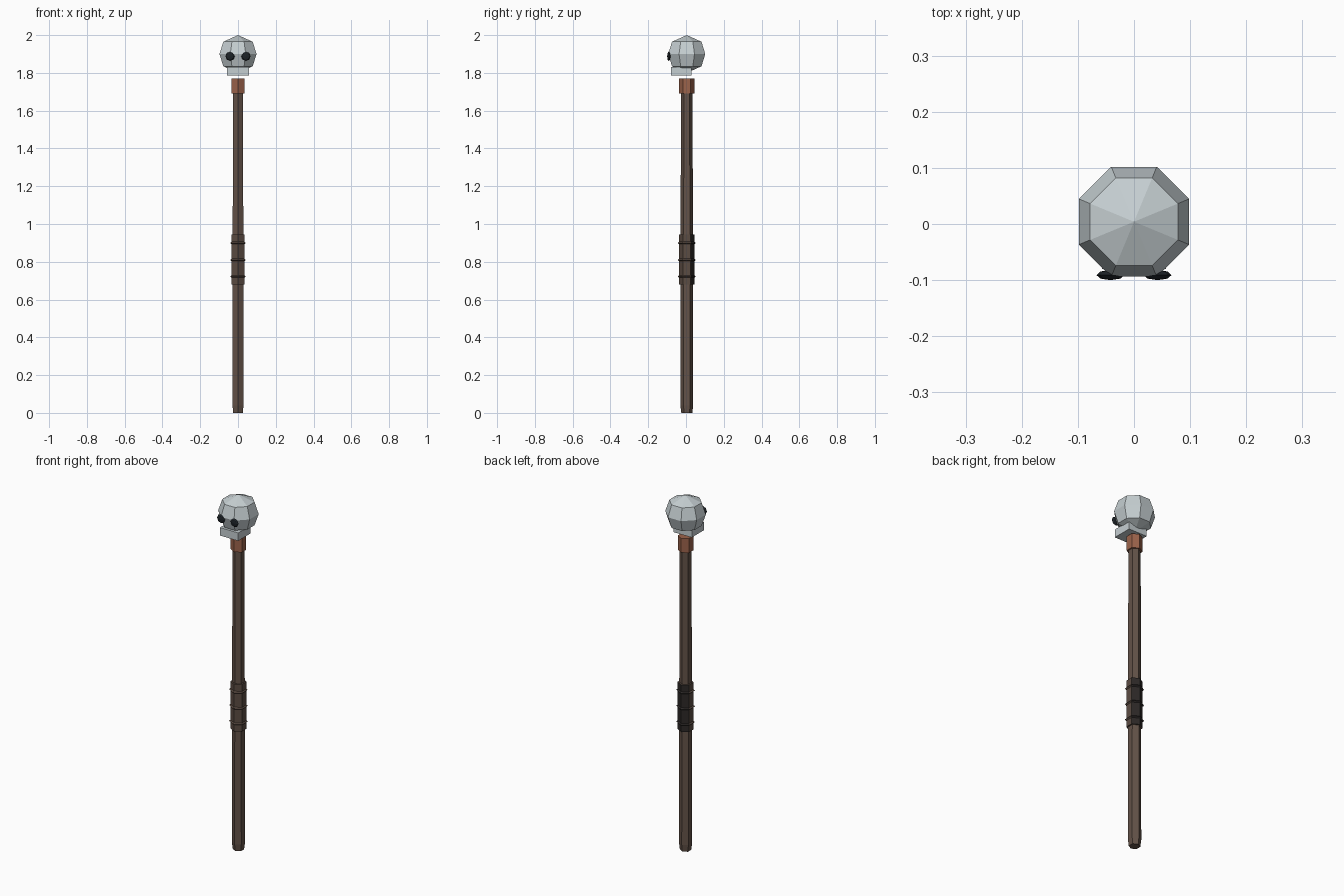
import bpy, bmesh, math
from mathutils import Matrix

if "Cube" in bpy.data.objects:
    bpy.data.objects.remove(bpy.data.objects["Cube"])

CY = 0.004  # shaft and skull axis


def material(name, rgb):
    m = bpy.data.materials.new(name)
    m.diffuse_color = (*rgb, 1)
    m.use_nodes = True
    m.node_tree.nodes["Principled BSDF"].inputs["Base Color"].default_value = m.diffuse_color
    return m


WOOD = material("dark wood", (0.125, 0.085, 0.065))
LEATHER = material("brown leather", (0.105, 0.072, 0.055))
DARK = material("dark leather", (0.025, 0.021, 0.020))
COPPER = material("copper", (0.33, 0.125, 0.07))
BONE = material("pale bone", (0.56, 0.62, 0.64))
BLACK = material("eye black", (0.012, 0.016, 0.02))


def finish(name, bm, *mats):
    bmesh.ops.recalc_face_normals(bm, faces=bm.faces)
    me = bpy.data.meshes.new(name)
    bm.to_mesh(me)
    bm.free()
    ob = bpy.data.objects.new(name, me)
    bpy.context.collection.objects.link(ob)
    for m in mats:
        me.materials.append(m)
    return ob


def lathe(name, profile, sides, turn, *mats, closed=False):
    """Low-poly revolve of (radius, z) pairs around the staff axis."""
    bm = bmesh.new()
    rings = []
    for r, z in profile:
        if r == 0:
            rings.append([bm.verts.new((0, CY, z))] * sides)
        else:
            rings.append([bm.verts.new((r * math.cos(turn + i * math.tau / sides),
                                        CY + r * math.sin(turn + i * math.tau / sides), z))
                          for i in range(sides)])
    pairs = list(zip(rings, rings[1:]))
    if closed:
        pairs.append((rings[-1], rings[0]))
    for a, b in pairs:
        for i in range(sides):
            j = (i + 1) % sides
            bm.faces.new(list(dict.fromkeys((a[i], a[j], b[j], b[i]))))
    if not closed:
        for ring in (rings[0], rings[-1]):
            if ring[0] is not ring[1]:
                bm.faces.new(ring)
    return finish(name, bm, *mats)


HEX = math.pi / 2

# Hexagonal shaft with a chamfered foot and slight taper
lathe("shaft", [(0.029, 0), (0.034, 0.04), (0.031, 1.70)], 6, HEX, WOOD)

# Leather grip and three raised bands, darker at the back
grip = [lathe("grip", [(0.041, 0.68), (0.041, 0.945)], 6, HEX, LEATHER, DARK)]
for k, z in enumerate((0.722, 0.81, 0.90)):
    grip.append(lathe(f"grip_band_{k + 1}",
                      [(0.040, z - 0.007), (0.048, z), (0.040, z + 0.007)],
                      6, HEX, LEATHER, DARK, closed=True))
for ob in grip:
    for p in ob.data.polygons:
        p.material_index = int(p.normal.y > 0.1)

# Copper collar
lathe("collar", [(0.040, 1.69), (0.040, 1.77)], 6, HEX, COPPER)

# Faceted skull
c = math.cos(math.pi / 8)
lathe("skull", [(0, 1.80), (0.078 / c, 1.835), (0.098 / c, 1.90), (0.078 / c, 1.965), (0, 2.0)],
      8, math.pi / 8, BONE)

# Jaw block
bm = bmesh.new()
bmesh.ops.create_cube(bm, size=1, matrix=Matrix.Translation((0, -0.025, 1.8075))
                      @ Matrix.Diagonal((0.114, 0.11, 0.045, 1)))
finish("jaw", bm, BONE)

# Flattened eyes
for side, label in ((-1, "left"), (1, "right")):
    bm = bmesh.new()
    bmesh.ops.create_uvsphere(bm, u_segments=8, v_segments=4, radius=1,
                              matrix=Matrix.Translation((side * 0.042, -0.091, 1.888))
                              @ Matrix.Diagonal((0.025, 0.009, 0.025, 1))
                              @ Matrix.Rotation(math.pi / 2, 4, 'X'))
    finish(f"{label}_eye", bm, BLACK)
